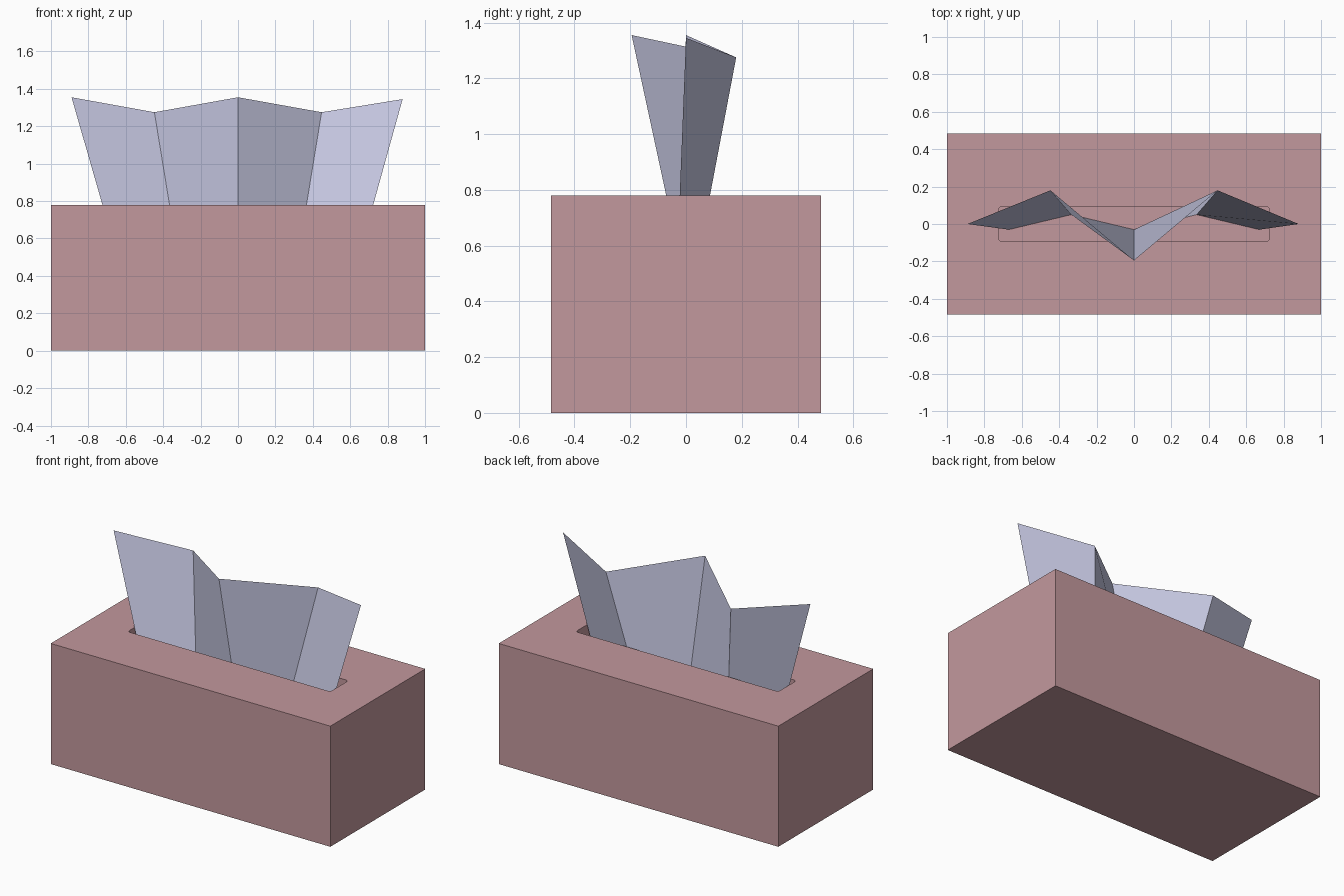
import bpy, bmesh

if "Cube" in bpy.data.objects:
    bpy.data.objects.remove(bpy.data.objects["Cube"])


def material(name, color):
    m = bpy.data.materials.new(name)
    m.diffuse_color = (*color, 1.0)
    m.use_nodes = True
    m.node_tree.nodes["Principled BSDF"].inputs["Base Color"].default_value = m.diffuse_color
    return m


def add_object(name, bm, mat):
    bmesh.ops.recalc_face_normals(bm, faces=bm.faces)
    me = bpy.data.meshes.new(name)
    bm.to_mesh(me)
    bm.free()
    me.materials.append(mat)
    ob = bpy.data.objects.new(name, me)
    bpy.context.collection.objects.link(ob)
    return ob


def block(size, z0, z1, round_corners=0.0):
    bm = bmesh.new()
    bmesh.ops.create_cube(bm, size=1)
    for v in bm.verts:
        v.co.x *= size[0]
        v.co.y *= size[1]
        v.co.z = z0 if v.co.z < 0 else z1
    if round_corners:
        upright = [e for e in bm.edges
                   if abs(e.verts[0].co.z - e.verts[1].co.z) > 0.01]
        bmesh.ops.bevel(bm, geom=upright, offset=round_corners, segments=3,
                        profile=0.5, affect='EDGES')
    return bm


pink = material("dusty pink card", (0.545, 0.315, 0.337))
pale = material("pale lavender tissue", (0.59, 0.60, 0.79))

# carton with a recessed slot in its top
carton = add_object("carton", block((2.0, 0.97), 0.0, 0.78), pink)
cutter = add_object("slot_cutter", block((1.45, 0.185), 0.585, 0.95, 0.02), pink)
cut = carton.modifiers.new("slot", 'BOOLEAN')
cut.operation = 'DIFFERENCE'
cut.solver = 'EXACT'
cut.object = cutter
cutter.hide_render = True
cutter.hide_set(True)

# tissue: one zigzag sheet flaring upward out of the slot
low = [(-0.67, -0.03), (-0.335, 0.05), (0.0, -0.03), (0.335, 0.05), (0.67, -0.03)]
high = [(-0.89, 0.0, 1.355), (-0.447, 0.18, 1.275), (0.0, -0.195, 1.355),
        (0.447, 0.18, 1.275), (0.88, 0.0, 1.345)]
bm = bmesh.new()
bottom = [bm.verts.new((x, y, 0.59)) for x, y in low]
top = [bm.verts.new(p) for p in high]
for i in range(4):
    bm.faces.new((bottom[i], bottom[i + 1], top[i + 1], top[i]))
add_object("tissue", bm, pale)
